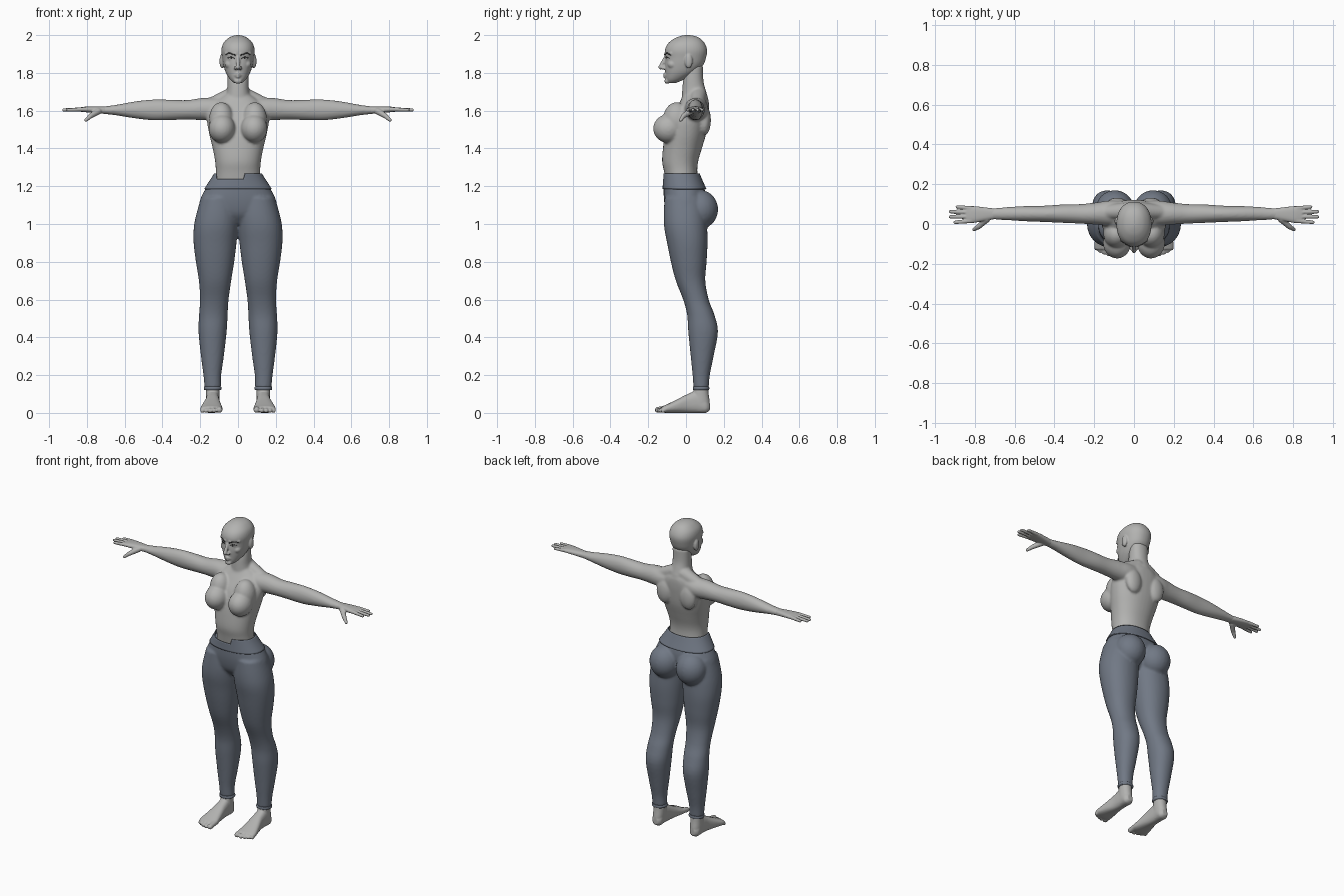
import bpy, bmesh, math
from mathutils import Vector
from mathutils.bvhtree import BVHTree

if "Cube" in bpy.data.objects:
    bpy.data.objects.remove(bpy.data.objects["Cube"])


def material(name, colour):
    mat = bpy.data.materials.new(name)
    mat.use_nodes = True
    mat.diffuse_color = (*colour, 1)
    mat.node_tree.nodes["Principled BSDF"].inputs["Base Color"].default_value = (*colour, 1)
    return mat


SKIN = material("pale grey skin", (.45, .45, .44))
CLOTH = material("slate blue cloth", (.165, .19, .235))
DARK = material("dark brow", (.05, .05, .05))

# Each axis maps (position along it, first across, second across) to a point
ALONG_X = lambda t, a, b: (t, a, b)
ALONG_Y = lambda t, a, b: (a, t, b)
ALONG_Z = lambda t, a, b: (a, b, t)


def spline(rows, steps=4):
    """Catmull-Rom interpolation between rows of numbers."""
    rows = [Vector(r) for r in rows]
    out = []
    for i in range(len(rows) - 1):
        p, q = rows[i], rows[i + 1]
        before, after = rows[max(i - 1, 0)], rows[min(i + 2, len(rows) - 1)]
        m, n = (q - before) / 2, (after - p) / 2
        for k in range(steps):
            t = k / steps
            out.append(p + m * t + (3 * (q - p) - 2 * m - n) * t ** 2
                       + (2 * (p - q) + m + n) * t ** 3)
    return out + [rows[-1]]


def bridge(bm, rings, caps=True):
    """Join rings of points with quads, closing the ends if wanted."""
    rings = [[bm.verts.new(point) for point in ring] for ring in rings]
    for lower, upper in zip(rings, rings[1:]):
        for k in range(len(lower)):
            bm.faces.new((lower[k - 1], lower[k], upper[k], upper[k - 1]))
    if caps:
        bm.faces.new(rings[0])
        bm.faces.new(rings[-1])


def circle(sides):
    return [(math.cos(math.tau * k / sides), math.sin(math.tau * k / sides)) for k in range(sides)]


def loft(bm, rows, axis, power=2.2, sides=40, caps=True):
    """Skin rounded sections given as position, low and high across both ways."""
    unit = [[math.copysign(abs(v) ** (2 / power), v) for v in pair] for pair in circle(sides)]
    bridge(bm, [[axis(t, (a0 + a1) / 2 + c * (a1 - a0) / 2, (b0 + b1) / 2 + s * (b1 - b0) / 2)
                 for c, s in unit] for t, a0, a1, b0, b1 in spline(rows)], caps)


def centred(rows):
    """Turn (height, half width, front, back) into full section rows."""
    return [(z, -h, h, front, back) for z, h, front, back in rows]


def ball(bm, centre, radii):
    cx, cy, cz = centre
    rx, ry, rz = radii
    tilts = [math.radians(d) for d in range(-84, 85, 12)]
    bridge(bm, [[(cx + rx * c * math.cos(a), cy + ry * s * math.cos(a), cz + rz * math.sin(a))
                 for c, s in circle(24)] for a in tilts])


def limb(bm, start, end, r0, r1):
    """A tapered limb with rounded ends."""
    start, end = Vector(start), Vector(end)
    turn = (end - start).to_track_quat("Z", "Y")
    rings = []
    for base, radius, tilts in ((start, r0, range(-80, 1, 20)), (end, r1, range(0, 81, 20))):
        for tilt in tilts:
            a = math.radians(tilt)
            rings.append([base + turn @ Vector((c * math.cos(a), s * math.cos(a), math.sin(a))) * radius
                          for c, s in circle(16)])
    bridge(bm, rings)


def finish(name, bm, mat, voxel=None, smooth=4, mirror=True, thickness=0):
    """Make the object, fuse its parts into one skin, and settle the modifiers."""
    bmesh.ops.recalc_face_normals(bm, faces=bm.faces)
    mesh = bpy.data.meshes.new(name)
    bm.to_mesh(mesh)
    bm.free()
    obj = bpy.data.objects.new(name, mesh)
    bpy.context.collection.objects.link(obj)
    if mirror:
        obj.modifiers.new("mirror", "MIRROR").use_mirror_merge = False
    if thickness:
        shell = obj.modifiers.new("shell", "SOLIDIFY")
        shell.thickness, shell.offset = thickness, -1
    if voxel:
        fuse = obj.modifiers.new("fuse", "REMESH")
        fuse.mode, fuse.voxel_size = "VOXEL", voxel
        relax = obj.modifiers.new("relax", "SMOOTH")
        relax.factor, relax.iterations = .5, smooth
    graph = bpy.context.evaluated_depsgraph_get()
    obj.data = bpy.data.meshes.new_from_object(obj.evaluated_get(graph))
    obj.modifiers.clear()
    bpy.data.meshes.remove(mesh)
    obj.data.materials.clear()
    obj.data.materials.append(mat)
    obj.data.polygons.foreach_set("use_smooth", [True] * len(obj.data.polygons))
    return obj


# Torso, neck, chest and arms
bm = bmesh.new()
loft(bm, centred([(1.17, .125, -.1, .07), (1.27, .118, -.115, .06), (1.33, .121, -.126, .064),
                  (1.4, .134, -.122, .084), (1.48, .153, -.11, .107), (1.56, .165, -.085, .118),
                  (1.62, .15, -.05, .122), (1.66, .105, -.025, .118), (1.69, .06, -.01, .1)]), ALONG_Z)
loft(bm, centred([(1.6, .075, -.02, .12), (1.66, .068, -.022, .118), (1.71, .058, -.02, .104),
                  (1.76, .056, -.015, .092), (1.84, .056, 0, .09)]), ALONG_Z)
limb(bm, (.03, .065, 1.68), (.14, .06, 1.635), .045, .035)
ball(bm, (.085, -.093, 1.505), (.071, .081, .076))
ball(bm, (.088, -.05, 1.55), (.066, .072, .095))
ball(bm, (.085, .098, 1.55), (.055, .034, .08))
loft(bm, [(.04, .01, .11, 1.57, 1.68), (.12, -.008, .118, 1.55, 1.67), (.19, -.003, .108, 1.55, 1.667),
          (.27, .002, .1, 1.553, 1.656), (.36, .006, .098, 1.55, 1.658), (.45, .01, .092, 1.549, 1.659),
          (.55, .014, .09, 1.56, 1.648), (.65, .02, .084, 1.576, 1.63), (.73, .024, .077, 1.585, 1.62)],
     ALONG_X, 2)
finish("upper_body", bm, SKIN, .007, 5)

# Hands
bm = bmesh.new()
loft(bm, [(.7, .025, .077, 1.583, 1.621), (.76, .014, .085, 1.588, 1.622),
          (.81, .005, .09, 1.592, 1.621), (.845, .006, .088, 1.596, 1.616)], ALONG_X, 2.5)
for root, tip, reach in ((.079, .086, .888), (.058, .062, .923), (.037, .036, .923), (.016, .008, .9)):
    limb(bm, (.82, root, 1.607), (reach, tip, 1.604), .0115, .0085)
limb(bm, (.74, .025, 1.597), (.78, -.013, 1.572), .018, .013)
limb(bm, (.78, -.013, 1.572), (.805, -.028, 1.55), .013, .009)
finish("hands", bm, SKIN, .004, 2)

# Head with nose, brow, cheeks, lips and ears
bm = bmesh.new()
loft(bm, centred([(1.746, .02, -.095, -.055), (1.765, .042, -.105, -.01), (1.8, .064, -.109, .05),
                  (1.84, .077, -.112, .09), (1.88, .084, -.11, .106), (1.92, .088, -.112, .112),
                  (1.955, .079, -.096, .1), (1.982, .055, -.062, .076), (1.995, .03, -.03, .048),
                  (2.0, .008, -.005, .02)]), ALONG_Z)
limb(bm, (0, -.108, 1.885), (0, -.134, 1.83), .008, .0125)
ball(bm, (.013, -.12, 1.825), (.01, .012, .009))
limb(bm, (.014, -.107, 1.9), (.062, -.078, 1.903), .009, .009)
ball(bm, (.044, -.07, 1.845), (.026, .028, .024))
ball(bm, (.034, -.092, 1.876), (.016, .012, .009))
limb(bm, (0, -.113, 1.793), (.02, -.102, 1.787), .0085, .004)
limb(bm, (0, -.112, 1.78), (.018, -.1, 1.784), .0085, .004)
ball(bm, (0, -.1, 1.757), (.022, .014, .015))
ball(bm, (.085, .014, 1.862), (.013, .021, .038))
head = finish("head", bm, SKIN, .0045, 3)

# Brows, lashes and irises: thin strips laid on the face
tree = BVHTree.FromPolygons([v.co for v in head.data.vertices],
                            [p.vertices[:] for p in head.data.polygons])


def face_strip(name, points, half_height):
    bm = bmesh.new()
    last = None
    for x, z in spline(points):
        pair = []
        for offset in (-half_height, half_height):
            spot = tree.ray_cast(Vector((x, -1, z + offset)), Vector((0, 1, 0)))[0]
            pair.append(bm.verts.new(spot - Vector((0, .002, 0))))
        if last:
            bm.faces.new((last[0], pair[0], pair[1], last[1]))
        last = pair
    finish(name, bm, DARK, thickness=.001)


face_strip("eyebrows", [(.014, 1.894), (.03, 1.9), (.048, 1.904), (.066, 1.897)], .0035)
face_strip("upper_lashes", [(.02, 1.877), (.033, 1.884), (.046, 1.882), (.056, 1.877)], .0022)
face_strip("irises", [(.031, 1.877), (.035, 1.877), (.039, 1.877)], .004)

# Trousers: pelvis, seat and legs
bm = bmesh.new()
loft(bm, centred([(1.22, .148, -.114, .08), (1.19, .17, -.118, .097), (1.12, .203, -.116, .105),
                  (1.05, .2, -.1, .075), (1.0, .1, -.06, .05)]), ALONG_Z)
ball(bm, (.096, .076, 1.077), (.096, .094, .102))
loft(bm, [(1.14, .005, .195, -.113, .095), (1.05, -.003, .221, -.118, .108), (.98, 0, .234, -.115, .112),
          (.9, .008, .235, -.1, .114), (.8, .02, .223, -.08, .109), (.7, .036, .207, -.054, .102),
          (.6, .05, .201, -.015, .12), (.52, .055, .206, .006, .15), (.43, .06, .209, .012, .169),
          (.3, .075, .196, .025, .146), (.2, .089, .183, .035, .126), (.13, .09, .177, .04, .12)],
     ALONG_Z, 2.15)
finish("trousers", bm, CLOTH, .008, 4)

# Waistband, cut lower at the front
bm = bmesh.new()
loft(bm, centred([(1.186, .179, -.124, .108), (1.23, .15, -.122, .088), (1.268, .126, -.121, .072)]),
     ALONG_Z, sides=96, caps=False)
for v in bm.verts:
    if v.co.y < -.05 and -.112 < v.co.x < .036:
        v.co.z = min(v.co.z, 1.238)
finish("waistband", bm, CLOTH, mirror=False, thickness=.006)

# Ankle hems
bm = bmesh.new()
loft(bm, [(.122, .089, .179, .038, .122), (.13, .086, .181, .036, .124), (.139, .089, .179, .038, .122)],
     ALONG_Z)
finish("ankle_hems", bm, CLOTH)

# Feet and toes
bm = bmesh.new()
loft(bm, [(.16, .1, .17, .046, .115), (.1, .098, .17, .036, .12), (.05, .1, .17, .03, .126),
          (.01, .108, .162, .04, .118)], ALONG_Z)
loft(bm, [(.126, .118, .152, .014, .05), (.105, .102, .168, 0, .075), (.06, .1, .17, 0, .115),
          (.01, .097, .173, 0, .1), (-.05, .089, .188, 0, .07), (-.1, .082, .199, 0, .046),
          (-.128, .086, .196, .002, .034)], ALONG_Y, 2.5)
for x, tip, r in ((.098, -.149, .016), (.126, -.15, .0125), (.149, -.143, .012),
                  (.17, -.134, .0115), (.189, -.122, .011)):
    limb(bm, (x, -.1, .024), (x, tip, r), r, r)
finish("feet", bm, SKIN, .005, 2)
